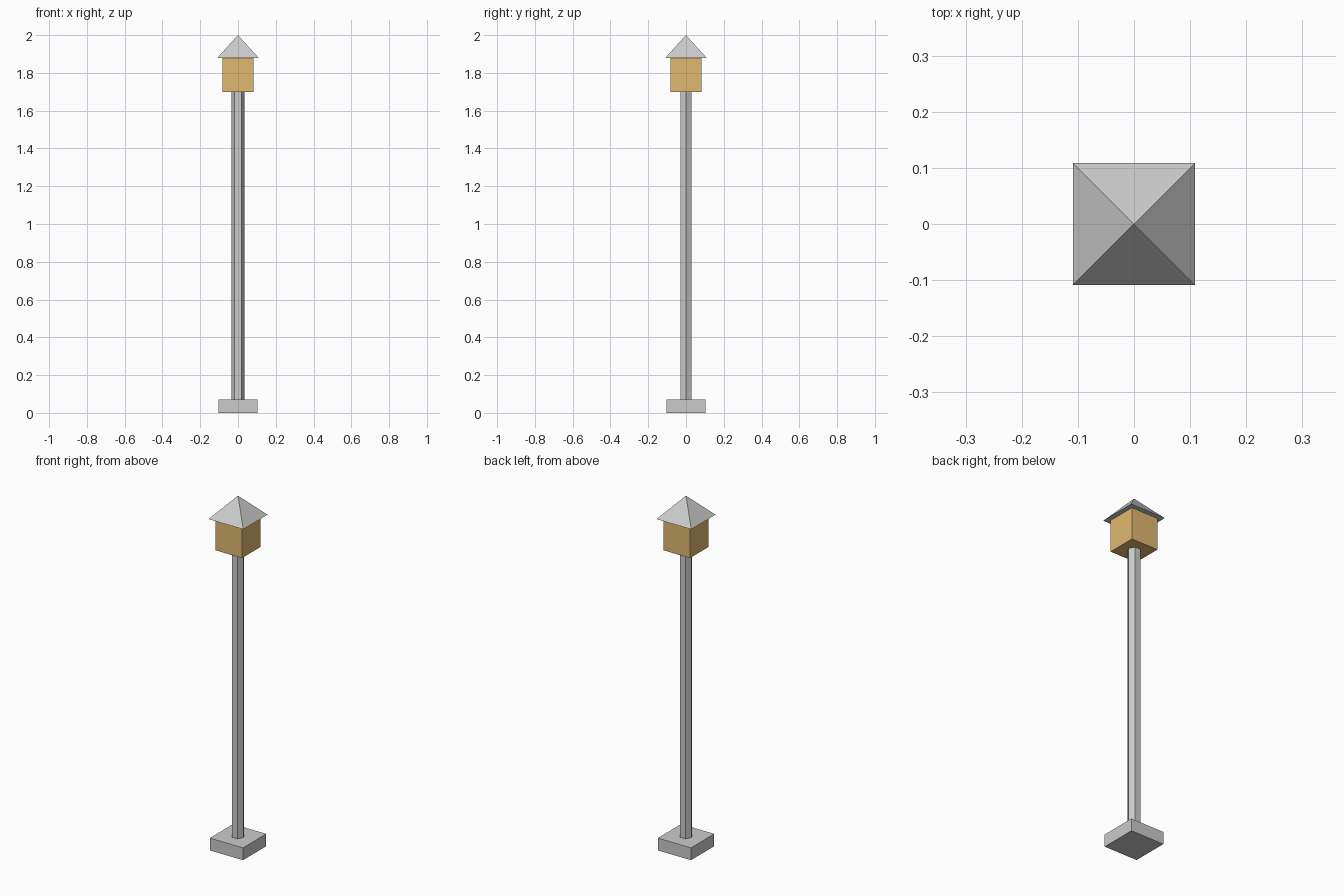
import bpy
import math

if "Cube" in bpy.data.objects:
    bpy.data.objects.remove(bpy.data.objects["Cube"])


def box(name, width, z0, z1):
    bpy.ops.mesh.primitive_cube_add(size=1, location=(0, 0, (z0 + z1) / 2))
    ob = bpy.context.object
    ob.name = name
    ob.scale = (width, width, z1 - z0)
    bpy.ops.object.transform_apply(location=False, rotation=False, scale=True)
    return ob


def cone(name, sides, r1, r2, z0, z1, turn):
    bpy.ops.mesh.primitive_cone_add(vertices=sides, radius1=r1, radius2=r2,
                                    depth=z1 - z0, location=(0, 0, (z0 + z1) / 2),
                                    rotation=(0, 0, math.radians(turn)))
    bpy.context.object.name = name
    return bpy.context.object


# Square foot
box("base", 0.208, 0, 0.07)

# Hexagonal pole with corners on the x axis
cone("pole", 6, 0.035, 0.035, 0.07, 1.70, 90)

# Glowing lantern box
lantern = box("lantern", 0.166, 1.70, 1.88)
glow = bpy.data.materials.new("warm_glow")
glow.diffuse_color = (0.75, 0.48, 0.16, 1)
glow.use_nodes = True
glow.node_tree.nodes["Principled BSDF"].inputs["Base Color"].default_value = glow.diffuse_color
lantern.data.materials.append(glow)

# Pyramid roof
cone("roof", 4, 0.109 * math.sqrt(2), 0, 1.88, 2.0, 45)
